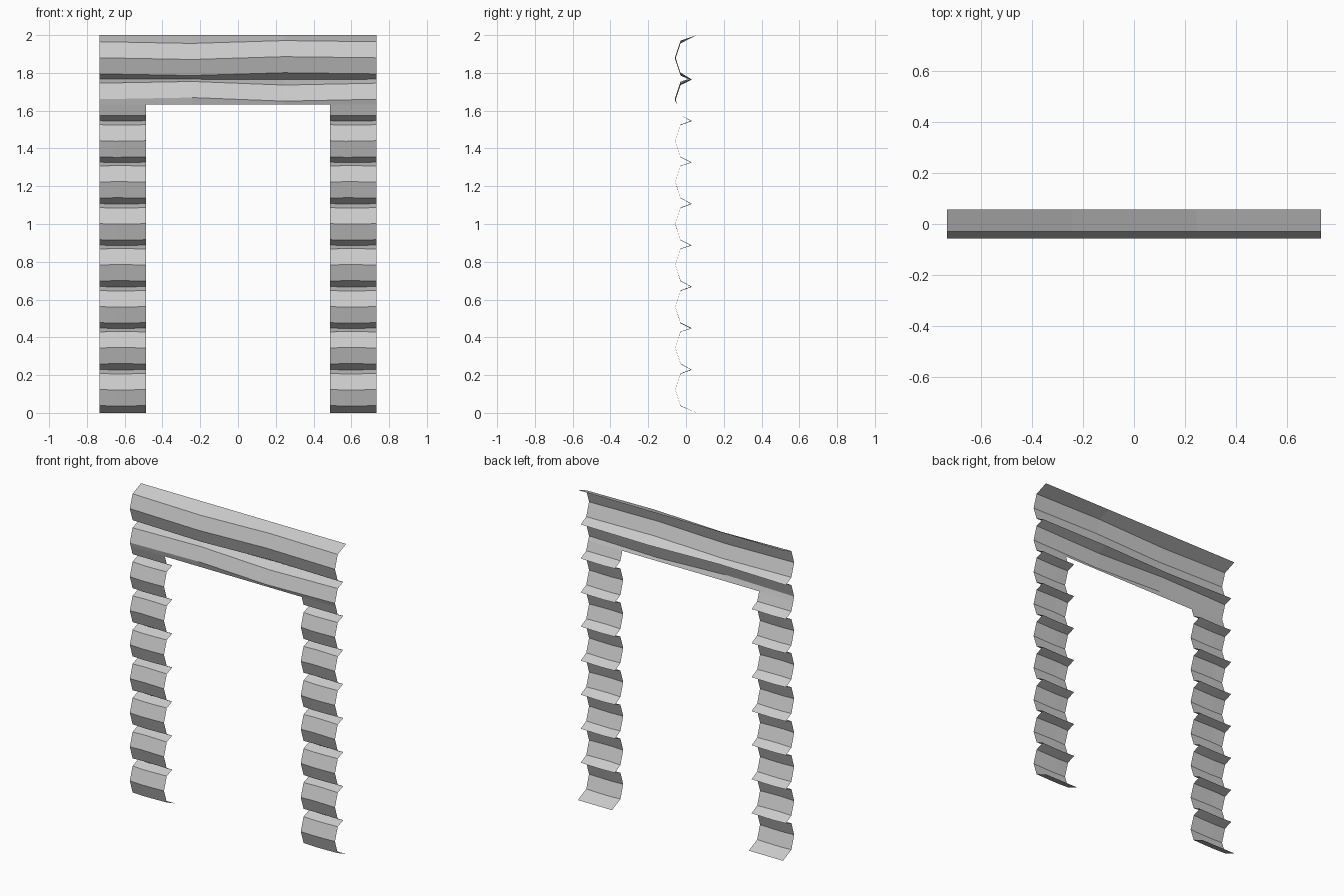
import bpy
import bmesh

cube = bpy.data.objects.get("Cube")
if cube:
    bpy.data.objects.remove(cube, do_unlink=True)

# One plain grey for the whole cladding
grey = bpy.data.materials.new("light_grey")
grey.use_nodes = True
COLOUR = (0.6, 0.6, 0.6, 1)
grey.diffuse_color = COLOUR
grey.node_tree.nodes["Principled BSDF"].inputs["Base Color"].default_value = COLOUR

PITCH, FIRST_PEAK = 0.2195, 0.124
LOGS = 9
CUT = 1.633                      # underside of the lintel
HALF_WIDTH, JAMB = 0.732, 0.488  # outer and inner edges of the posts
FRONT, SHOULDER, VALLEY, BACK = -0.057, -0.029, 0.028, 0.057


def sheet(name, xs, row_function):
    """Skin a row of vertical profiles, one at each x."""
    bm = bmesh.new()
    columns = [[bm.verts.new((x, y, z)) for y, z in row_function(k)]
               for k, x in enumerate(xs)]
    for a, b in zip(columns, columns[1:]):
        for j in range(len(a) - 1):
            bm.faces.new((a[j], b[j], b[j + 1], a[j + 1]))
    mesh = bpy.data.meshes.new(name)
    bm.to_mesh(mesh)
    bm.free()
    mesh.materials.append(grey)
    obj = bpy.data.objects.new(name, mesh)
    bpy.context.collection.objects.link(obj)
    return obj


def log_face(i, shift):
    """Lower shoulder, peak and upper shoulder of one faceted log."""
    z = FIRST_PEAK + i * PITCH + shift
    return [(SHOULDER, z - 0.085), (FRONT, z), (SHOULDER, z + 0.085)]


def valley(i, shift=0, depth=0):
    """Groove between log i and the log above it."""
    return (VALLEY + depth, FIRST_PEAK + (i + 0.483) * PITCH + shift)


# Posts: stacked logs with a slight waviness, ending on the lintel's underside
def post_profile(k):
    bend = (0, 0.003, 0.002, 0)[k]
    points = [(BACK, 0)]
    for i in range(LOGS - 2):
        points += log_face(i, bend if i % 2 else -bend)
        points.append(valley(i, -bend))
    low = log_face(LOGS - 2, 0)[0]
    peak = log_face(LOGS - 2, 0)[1]
    t = (CUT - low[1]) / (peak[1] - low[1])
    return points + [low, (low[0] + t * (peak[0] - low[0]), CUT)]


width = HALF_WIDTH - JAMB
for side, name in ((-1, "right_post"), (1, "left_post")):
    start = -HALF_WIDTH if side < 0 else JAMB
    sheet(name, [start + width * k / 3 for k in range(4)], post_profile)


# Lintel: the upper part of one log and a whole log, each bending along its length
def lintel_profile(k):
    lower_bend = (0, 0.009, -0.010, 0)[k]
    upper_bend = (0, -0.009, 0.006, 0)[k]
    depth = (0, -0.014, 0.004, 0)[k]
    low, peak, high = log_face(LOGS - 2, 0)
    t = (CUT - low[1]) / (peak[1] - low[1])
    points = [(low[0] + t * (peak[0] - low[0]), CUT)]
    points += log_face(LOGS - 2, lower_bend)[1:]
    points.append(valley(LOGS - 2, (lower_bend + upper_bend) / 2, depth))
    points += log_face(LOGS - 1, upper_bend)
    return points + [(BACK, 2)]


sheet("lintel", [-HALF_WIDTH + 2 * HALF_WIDTH * k / 3 for k in range(4)],
      lintel_profile)
